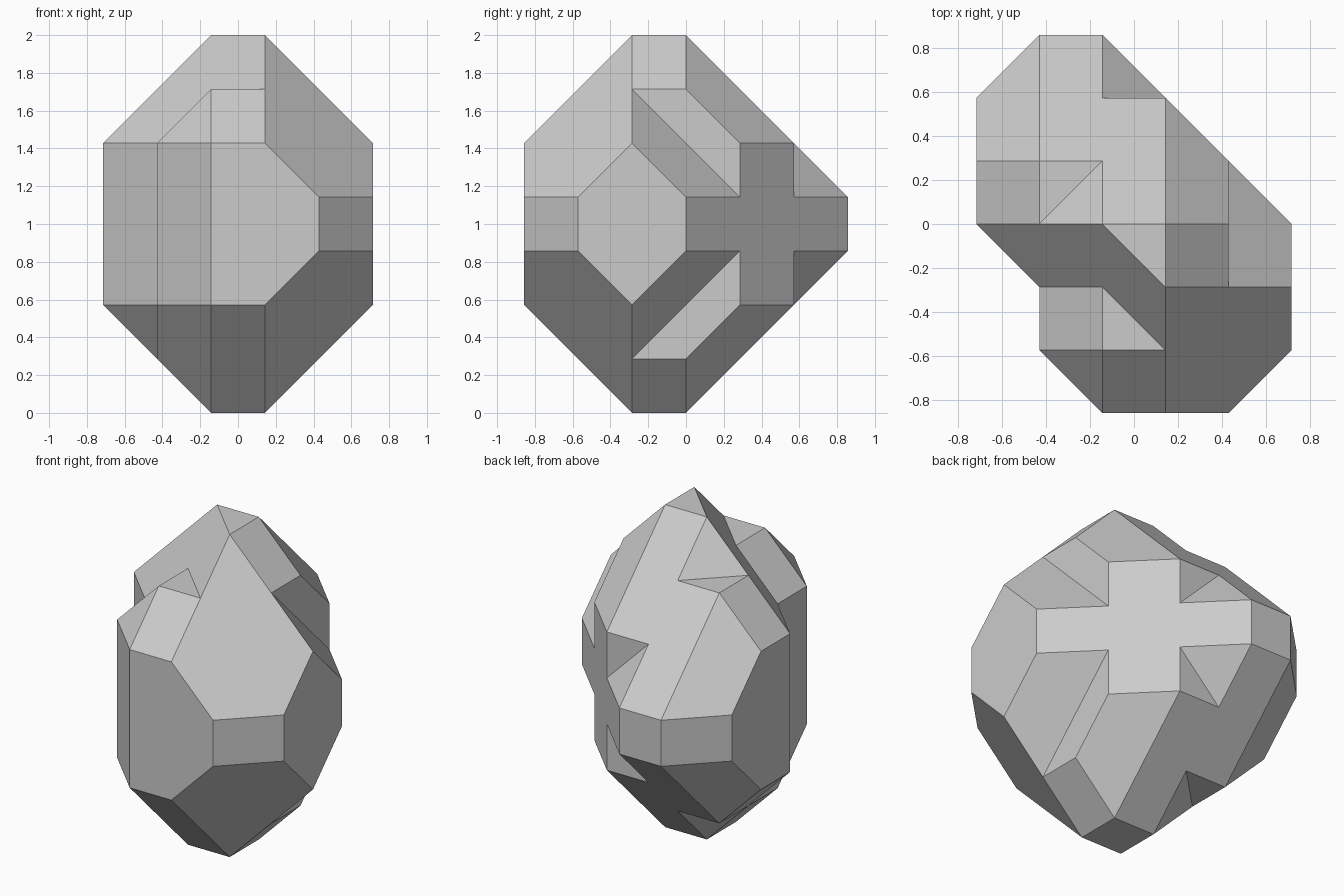
import bpy
import bmesh
from mathutils import Matrix, Vector

UNIT = 1 / 7          # size of one lattice step
HALF_HEIGHT = 7       # in lattice steps

if "Cube" in bpy.data.objects:
    bpy.data.objects.remove(bpy.data.objects["Cube"], do_unlink=True)

stone = bpy.data.materials.new("stone_grey")
stone.use_nodes = True
grey = (0.6, 0.6, 0.6, 1)
stone.diffuse_color = grey
stone.node_tree.nodes["Principled BSDF"].inputs["Base Color"].default_value = grey


def convex_solid(name, planes):
    """Convex object holding every point p with normal . p <= limit."""
    planes = [(Vector(normal), limit) for normal, limit in planes]
    corners = set()
    count = len(planes)
    for i in range(count):
        for j in range(i):
            for k in range(j):
                trio = (planes[i], planes[j], planes[k])
                matrix = Matrix([normal for normal, limit in trio])
                if abs(matrix.determinant()) < 0.5:
                    continue
                point = matrix.inverted() @ Vector([limit for normal, limit in trio])
                if all(normal.dot(point) < limit + 0.001 for normal, limit in planes):
                    corners.add(tuple(round(value, 3) + 0.0 for value in point))
    bm = bmesh.new()
    for corner in sorted(corners):
        bm.verts.new(corner)
    bmesh.ops.convex_hull(bm, input=bm.verts[:])
    bmesh.ops.dissolve_limit(bm, angle_limit=0.01, verts=bm.verts[:], edges=bm.edges[:])
    bmesh.ops.recalc_face_normals(bm, faces=bm.faces[:])
    mesh = bpy.data.meshes.new(name)
    bm.to_mesh(mesh)
    bm.free()
    obj = bpy.data.objects.new(name, mesh)
    bpy.context.collection.objects.link(obj)
    return obj


def carve(body, *sides):
    """Remove from the body everything beyond all the given planes."""
    box = [(axis, 20) for axis in ((1, 0, 0), (-1, 0, 0), (0, 1, 0),
                                   (0, -1, 0), (0, 0, 1), (0, 0, -1))]
    beyond = [(-Vector(normal), -limit) for normal, limit in sides]
    cutter = convex_solid("notch_cutter", box + beyond)
    cutter.hide_render = True
    modifier = body.modifiers.new("notch", 'BOOLEAN')
    modifier.operation = 'DIFFERENCE'
    modifier.solver = 'EXACT'
    modifier.object = cutter
    bpy.context.view_layer.objects.active = body
    bpy.ops.object.modifier_apply(modifier=modifier.name)
    bpy.data.objects.remove(cutter, do_unlink=True)


# Crystal envelope: per compass direction, limit of the upright and the tilted facets
facets = {
    (1, 0): (5, 8), (-1, 0): (5, 8),
    (0, 1): (6, 7), (0, -1): (6, 9),
    (1, 1): (5, 8), (-1, -1): (7, 10),
    (1, -1): (9, 10), (-1, 1): (9, 10),
}
envelope = [((0, 0, up), HALF_HEIGHT) for up in (1, -1)]
for (x, y), (upright, tilted) in facets.items():
    envelope.append(((x, y, 0), upright))
    envelope += [((x, y, up), tilted) for up in (1, -1)]
crystal = convex_solid("crystal", envelope)

# Notches repeated above and below the middle
for up in (1, -1):
    carve(crystal, ((1, 0, 0), 3), ((1, 1, up), 6))      # right side
    carve(crystal, ((0, 1, 0), 4), ((1, 1, up), 6))      # back
    carve(crystal, ((0, 0, up), 5), ((-1, 1, up), 8))    # cap
    carve(crystal, ((-1, 0, 0), 3), ((-1, -1, up), 8))   # side step slopes

# Front step: upright wall and the lowered shoulder
carve(crystal, ((-1, 0, 0), 3), ((-1, -1, 0), 5))
carve(crystal, ((0, 0, 1), 5), ((-1, -1, 1), 8))
carve(crystal, ((-1, 0, 1), 6), ((-1, -1, 1), 8))

# Merge flat facets, then scale and stand on the ground
bm = bmesh.new()
bm.from_mesh(crystal.data)
bmesh.ops.remove_doubles(bm, verts=bm.verts[:], dist=0.01)
bmesh.ops.dissolve_limit(bm, angle_limit=0.01, verts=bm.verts[:], edges=bm.edges[:])
for vert in bm.verts:
    vert.co = (vert.co + Vector((0, 0, HALF_HEIGHT))) * UNIT
for face in bm.faces:
    face.smooth = False
bm.to_mesh(crystal.data)
bm.free()
crystal.data.materials.clear()
crystal.data.materials.append(stone)
